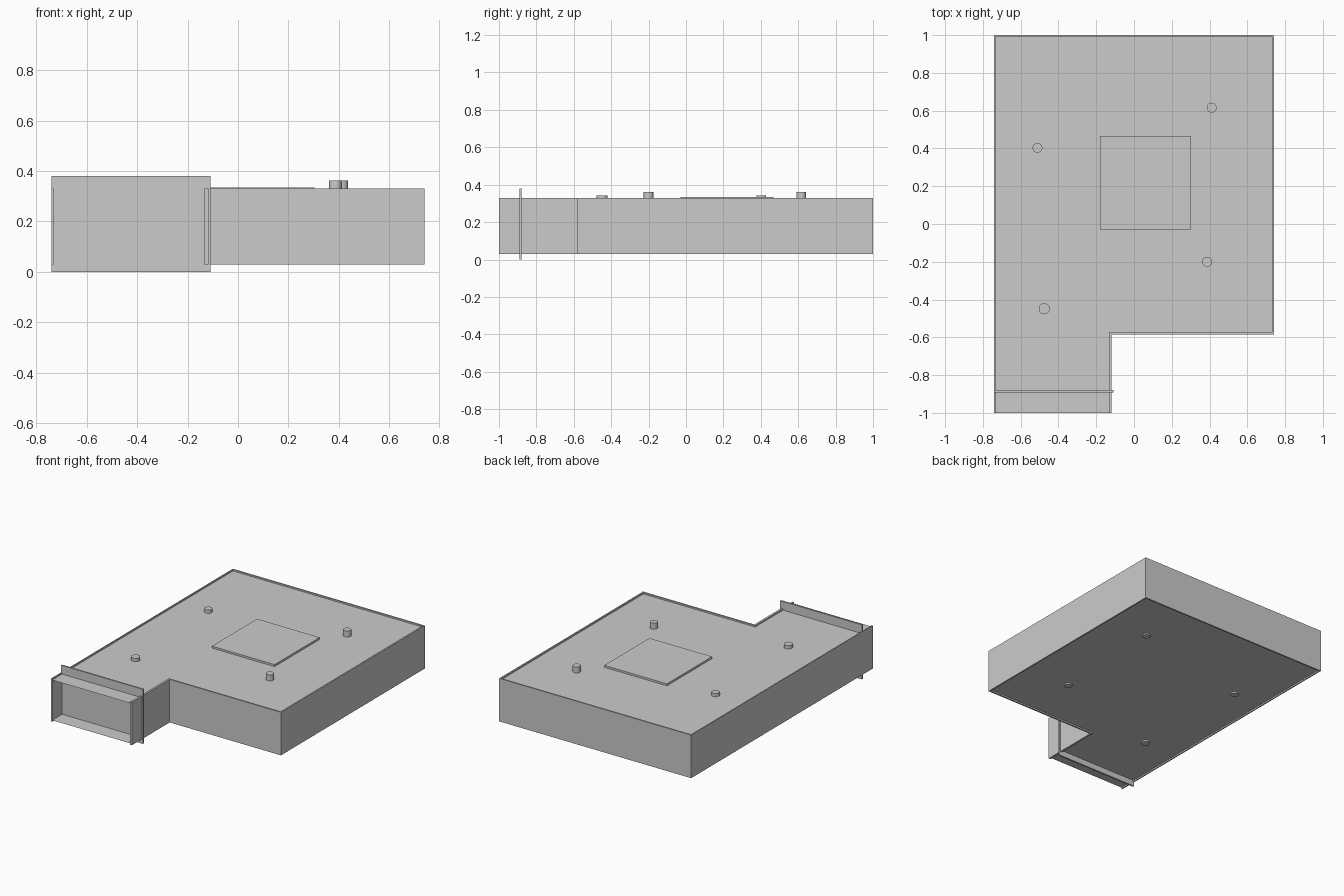
import bpy
import bmesh
from mathutils import Matrix, Vector

cube = bpy.data.objects.get("Cube")
if cube:
    bpy.data.objects.remove(cube, do_unlink=True)

grey = bpy.data.materials.new("plain grey")
grey.use_nodes = True
COLOR = (0.6, 0.6, 0.6, 1)
grey.diffuse_color = COLOR
grey.node_tree.nodes["Principled BSDF"].inputs["Base Color"].default_value = COLOR


def finish(name, bm):
    mesh = bpy.data.meshes.new(name)
    bm.to_mesh(mesh)
    bm.free()
    mesh.materials.append(grey)
    obj = bpy.data.objects.new(name, mesh)
    bpy.context.collection.objects.link(obj)
    return obj


def box(name, low, high):
    low, high = Vector(low), Vector(high)
    bm = bmesh.new()
    bmesh.ops.create_cube(bm, size=1, matrix=Matrix.Translation((low + high) / 2)
                          @ Matrix.Diagonal((*(high - low), 1)))
    return finish(name, bm)


def post(name, x, y, radius, bottom, top):
    bm = bmesh.new()
    bmesh.ops.create_cone(bm, cap_ends=True, segments=32, radius1=radius, radius2=radius,
                          depth=top - bottom, matrix=Matrix.Translation((x, y, (bottom + top) / 2)))
    obj = finish(name, bm)
    for poly in obj.data.polygons:
        poly.use_smooth = abs(poly.normal.z) < 0.5
    for edge in obj.data.edges:
        a, b = (obj.data.vertices[i].co.z for i in edge.vertices)
        edge.use_edge_sharp = abs(a - b) < 0.001
    return obj


def sheet(name, z, up):
    # L-shaped sheet reaching into the middle of the walls
    outline = [(LEFT, FRONT), (NECK, FRONT), (NECK, STEP), (RIGHT, STEP), (RIGHT, BACK), (LEFT, BACK)]
    bm = bmesh.new()
    face = bm.faces.new([bm.verts.new((x, y, z)) for x, y in outline])
    face.normal_update()
    if (face.normal.z > 0) != up:
        face.normal_flip()
    return finish(name, bm)


# Inner sheet outline and wall heights
LEFT, NECK, RIGHT = -0.732, -0.132, 0.73
FRONT, STEP, BACK = -1.0, -0.573, 0.99
Z0, Z1 = 0.03, 0.33
T = 0.011

# Perimeter walls, open at the mouth
box("outer_side_wall", (-0.74, -1, Z0), (LEFT, 1, Z1))
box("back_wall", (LEFT, BACK, Z0), (RIGHT, 1, Z1))
box("long_side_wall", (RIGHT, STEP - T, Z0), (0.74, 1, Z1))
box("step_wall", (NECK, STEP - T, Z0), (RIGHT, STEP, Z1))
box("neck_wall", (NECK, -1, Z0), (-0.118, STEP - T, Z1))

# Recessed top and bottom sheets
sheet("top_sheet", 0.32, True)
sheet("bottom_sheet", 0.04, False)

# Gate across the neck, taller than the walls
box("gate_plate", (-0.74, -0.891, 0), (-0.109, -0.88, 0.38))

# Raised square panel
box("square_panel", (-0.18, -0.03, 0.318), (0.303, 0.467, 0.334))

# Posts running through both sheets
for name, x, y, radius, top in (
    ("back_left_post", 0.411, 0.616, 0.026, 0.362),
    ("front_left_post", 0.387, -0.2, 0.026, 0.362),
    ("back_right_post", -0.511, 0.403, 0.026, 0.343),
    ("front_right_post", -0.475, -0.449, 0.029, 0.343),
):
    post(name, x, y, radius, Z0, top)
